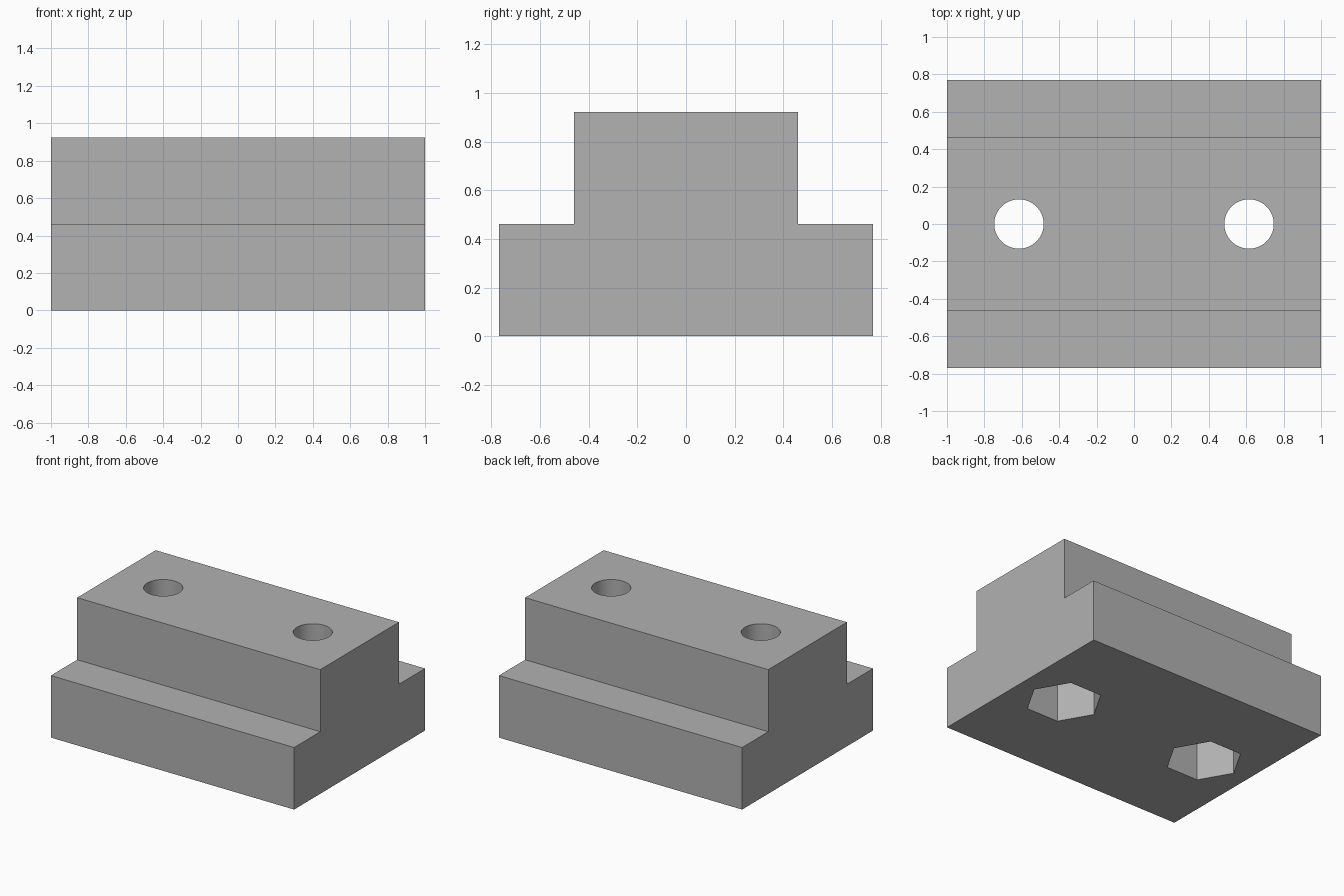
import bpy
import bmesh
from math import radians

cube = bpy.data.objects.get("Cube")
if cube:
    bpy.data.objects.remove(cube, do_unlink=True)

# Main sizes
HALF_LENGTH, BASE_Y, TOP_Y = 1.0, 0.769, 0.4615
STEP_Z, TOP_Z = 0.4615, 0.923
HOLE_X, HOLE_R = 0.615, 0.132
HEX_R, HEX_DEPTH = 0.262, 0.38

# Single plain grey
grey = bpy.data.materials.new("plain grey")
grey.use_nodes = True
colour = (0.445, 0.445, 0.445, 1)
grey.diffuse_color = colour
grey.node_tree.nodes["Principled BSDF"].inputs["Base Color"].default_value = colour

# Stepped block: T profile extruded along x
half = [(BASE_Y, 0), (BASE_Y, STEP_Z), (TOP_Y, STEP_Z), (TOP_Y, TOP_Z)]
profile = half + [(-y, z) for y, z in reversed(half)]
bm = bmesh.new()
face = bm.faces.new([bm.verts.new((-HALF_LENGTH, y, z)) for y, z in profile])
ext = bmesh.ops.extrude_face_region(bm, geom=[face])
moved = [v for v in ext["geom"] if isinstance(v, bmesh.types.BMVert)]
bmesh.ops.translate(bm, verts=moved, vec=(2 * HALF_LENGTH, 0, 0))
bmesh.ops.recalc_face_normals(bm, faces=bm.faces)
mesh = bpy.data.meshes.new("stepped_block")
bm.to_mesh(mesh)
bm.free()
mesh.materials.append(grey)
block = bpy.data.objects.new("stepped_block", mesh)
bpy.context.collection.objects.link(block)


def cut(name, sides, radius, x, bottom, top):
    """Subtract an upright prism from the block."""
    bpy.ops.mesh.primitive_cylinder_add(
        vertices=sides, radius=radius, depth=top - bottom,
        location=(x, 0, (top + bottom) / 2))
    cutter = bpy.context.object
    cutter.name = name
    cutter.hide_render = True
    if sides == 6:  # corners point along x
        cutter.rotation_euler.z = radians(30)
    cutter.data.materials.append(grey)
    mod = block.modifiers.new(name, "BOOLEAN")
    mod.operation = "DIFFERENCE"
    mod.solver = "EXACT"
    mod.object = cutter
    bpy.ops.object.select_all(action="DESELECT")
    block.select_set(True)
    bpy.context.view_layer.objects.active = block
    bpy.ops.object.modifier_apply(modifier=name)
    bpy.data.objects.remove(cutter, do_unlink=True)


# Round bolt holes from the top, hexagonal nut pockets from below
for x in (-HOLE_X, HOLE_X):
    cut("nut_pocket_cutter", 6, HEX_R, x, -0.1, HEX_DEPTH)
    cut("bolt_hole_cutter", 64, HOLE_R, x, HEX_DEPTH - 0.1, TOP_Z + 0.1)

bpy.ops.object.shade_smooth_by_angle(angle=radians(30))
